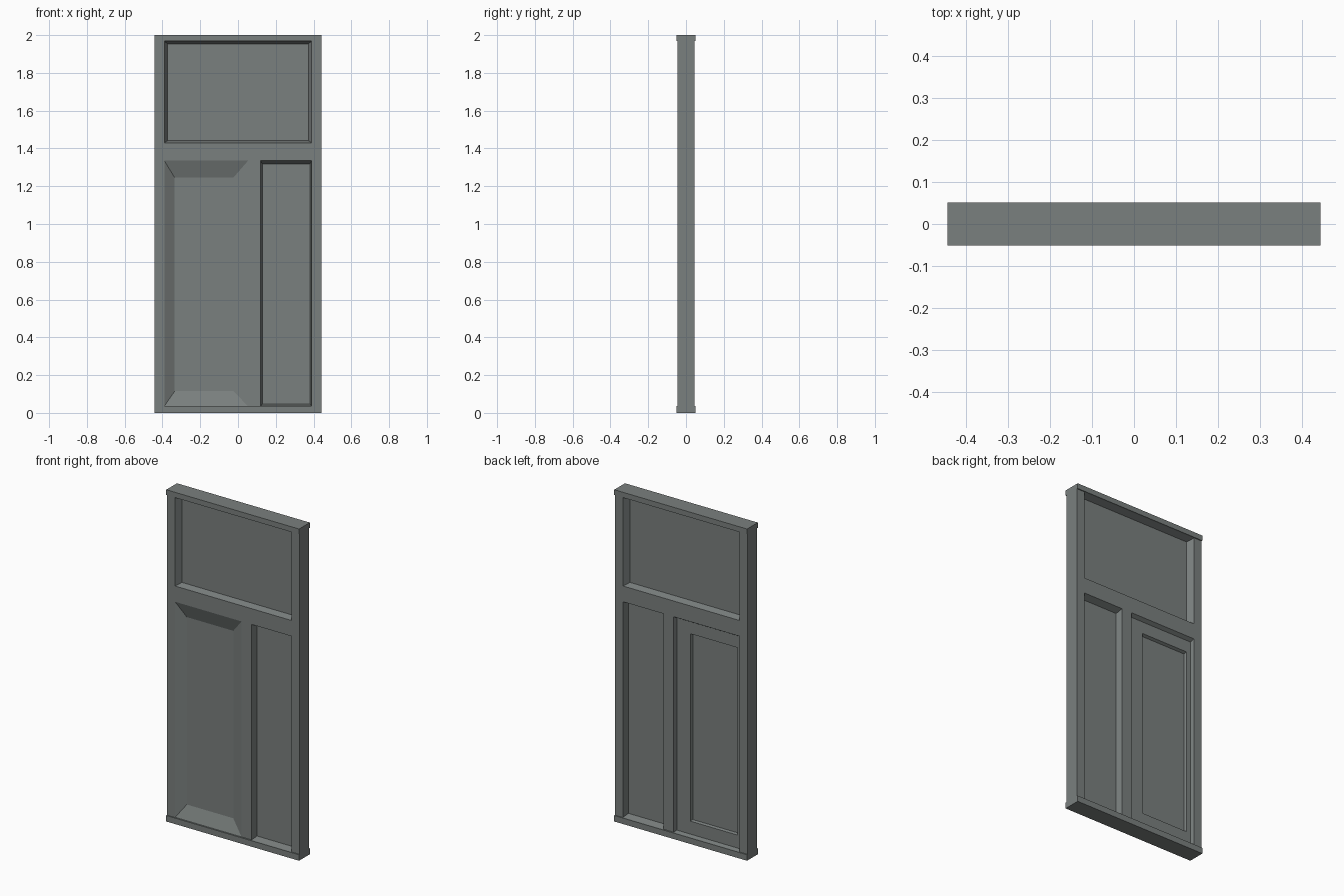
import bpy
import bmesh

cube = bpy.data.objects.get("Cube")
if cube:
    bpy.data.objects.remove(cube, do_unlink=True)

# One painted finish for the whole door set
paint = bpy.data.materials.new("slate_grey_paint")
paint.use_nodes = True
GREY = (0.195, 0.215, 0.21, 1)
paint.diffuse_color = GREY
paint.node_tree.nodes["Principled BSDF"].inputs["Base Color"].default_value = GREY


def finish(name, bm):
    mesh = bpy.data.meshes.new(name)
    bm.to_mesh(mesh)
    bm.free()
    mesh.materials.append(paint)
    obj = bpy.data.objects.new(name, mesh)
    bpy.context.collection.objects.link(obj)
    return obj


def member(name, x0, x1, z0, z1, depth):
    """Straight timber, centred on the wall line."""
    bm = bmesh.new()
    bmesh.ops.create_cube(bm, size=1)
    for v in bm.verts:
        v.co.x = x0 if v.co.x < 0 else x1
        v.co.y = -depth if v.co.y < 0 else depth
        v.co.z = z0 if v.co.z < 0 else z1
    return finish(name, bm)


def recess(name, side, loops):
    """Stepped recess; each loop is x0, x1, z0, z1, distance from centre.
    side is -1 for the front and 1 for the back."""
    bm = bmesh.new()
    rings = []
    for x0, x1, z0, z1, y in loops:
        corners = [(x0, z0), (x1, z0), (x1, z1), (x0, z1)]
        rings.append([bm.verts.new((x, side * y, z)) for x, z in corners])
    faces = [rings[-1]]
    for outer, inner in zip(rings, rings[1:]):
        for i in range(4):
            j = (i + 1) % 4
            faces.append([outer[i], outer[j], inner[j], inner[i]])
    for f in faces:
        bm.faces.new(f if side < 0 else f[::-1])
    return finish(name, bm)


# Outer frame
W, IN = 0.443, 0.39
SILL, HEAD = 0.036, 1.968
RAIL0, RAIL1 = 1.335, 1.43
MULL0, MULL1 = 0.053, 0.12
FACE = 0.042
member("sill", -W, W, 0, SILL, 0.051)
member("head", -W, W, HEAD, 2, 0.051)
member("right_jamb", -W, -IN, SILL, HEAD, 0.045)
member("left_jamb", IN, W, SILL, HEAD, 0.045)

# Transom rail and the post between door and sidelight
member("transom_rail", -IN, IN, RAIL0, RAIL1, FACE)
member("mullion", MULL0, MULL1, SILL, RAIL0, FACE)

# Transom pane and sidelight pane, splayed on both sides
for side, label in ((-1, "front"), (1, "back")):
    recess("transom_pane_" + label, side, [
        (-IN, IN, RAIL1, HEAD, FACE),
        (-0.372, 0.372, 1.442, 1.954, 0.003)])
    recess("sidelight_pane_" + label, side, [
        (MULL1, IN, SILL, RAIL0, FACE),
        (0.129, 0.382, 0.047, 1.318, 0.003)])

# Door leaf: wide bevelled panel in front, stepped panel behind
recess("door_front", -1, [
    (-IN, MULL0, SILL, RAIL0, FACE),
    (-0.335, -0.025, 0.115, 1.245, 0.009)])
recess("door_back", 1, [
    (-IN, MULL0, SILL, RAIL0, FACE),
    (-0.385, 0.047, 0.042, 1.322, 0.02),
    (-0.357, -0.043, 0.12, 1.25, 0.02),
    (-0.352, -0.048, 0.125, 1.242, 0.004)])
